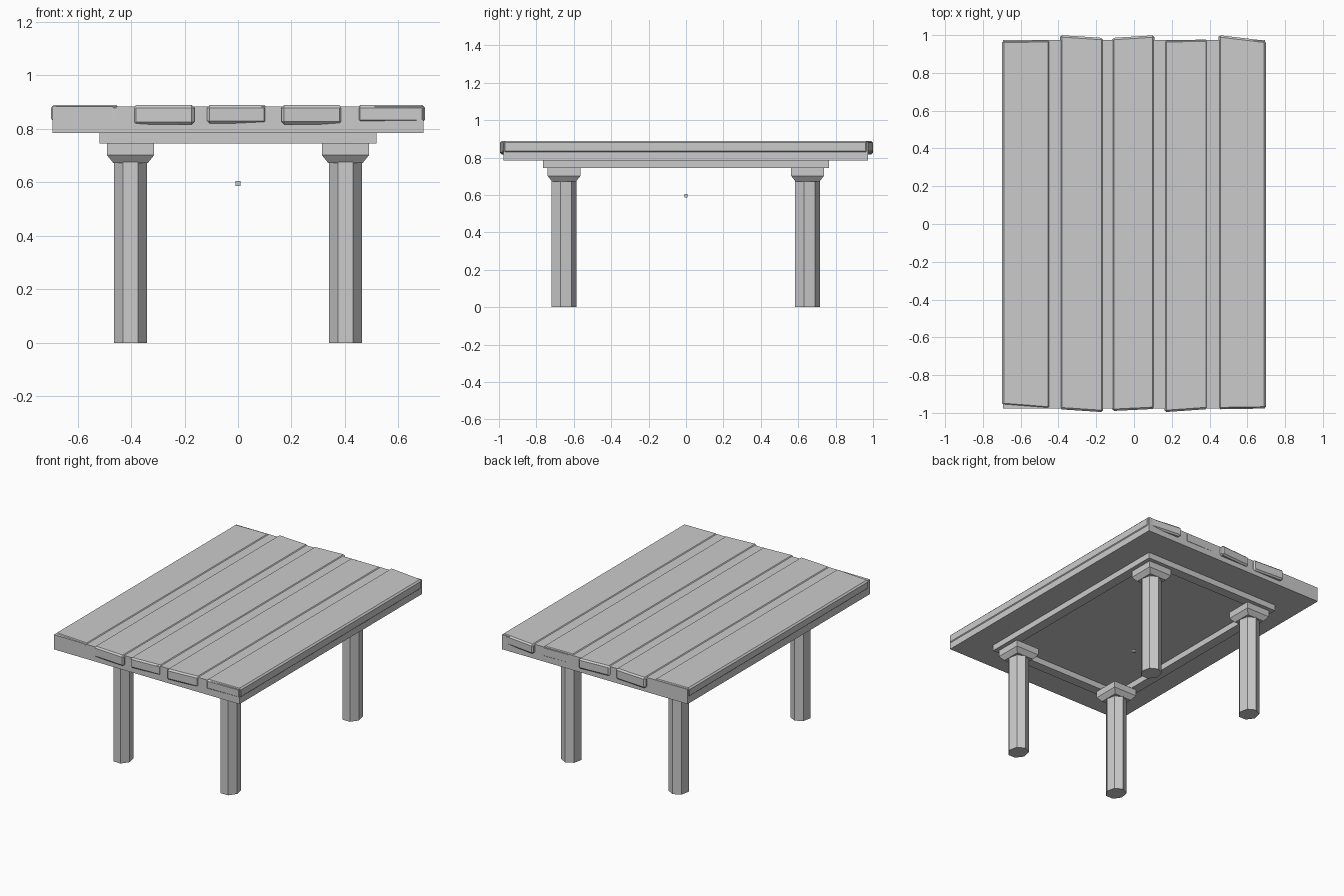
import bpy, bmesh
from math import sin, cos, pi

if "Cube" in bpy.data.objects:
    bpy.data.objects.remove(bpy.data.objects["Cube"])


def make(name, bm):
    bmesh.ops.recalc_face_normals(bm, faces=bm.faces[:])
    me = bpy.data.meshes.new(name)
    bm.to_mesh(me)
    bm.free()
    ob = bpy.data.objects.new(name, me)
    bpy.context.collection.objects.link(ob)
    return ob


def loft(name, rings):
    """Closed solid through a stack of equal-length point rings."""
    bm = bmesh.new()
    vs = [[bm.verts.new(p) for p in r] for r in rings]
    n = len(rings[0])
    for a, b in zip(vs, vs[1:]):
        for i in range(n):
            j = (i + 1) % n
            bm.faces.new((a[i], a[j], b[j], b[i]))
    bm.faces.new(vs[0][::-1])
    bm.faces.new(vs[-1])
    return make(name, bm)


def rect(cx, cy, hx, hy, z):
    return [(cx + sx * hx, cy + sy * hy, z) for sx, sy in ((-1, -1), (1, -1), (1, 1), (-1, 1))]


# solid core of the table top
loft("table_top_core", [rect(0, -0.001, 0.694, 0.975, z) for z in (0.785, 0.884)])

# five uneven planks: x range, front y at both edges, back y at both edges, underside z
planks = [
    (-0.699, -0.445, -0.958, -0.978, 0.970, 0.974, 0.828),
    (-0.392, -0.163, -0.981, -0.996, 1.000, 0.985, 0.816),
    (-0.116, 0.108, -0.990, -0.979, 0.985, 0.999, 0.820),
    (0.162, 0.390, -0.996, -0.980, 0.974, 0.976, 0.817),
    (0.447, 0.699, -0.981, -0.977, 1.000, 0.970, 0.824),
]
for k, (x0, x1, f0, f1, b0, b1, zb) in enumerate(planks):
    ring = [(x0, f0), (x1, f1), (x1, b1), (x0, b0)]
    plank = loft(f"plank_{k + 1}", [[(x, y, z) for x, y in ring] for z in (zb, 0.889)])
    bev = plank.modifiers.new("worn_edges", 'BEVEL')
    bev.width = 0.010
    bev.segments = 1

# open rail frame under the top
bm = bmesh.new()
loops = [[bm.verts.new(p) for p in rect(0, 0, hx, hy, z)]
         for hx, hy, z in ((0.518, 0.765, 0.785), (0.518, 0.765, 0.745),
                           (0.452, 0.699, 0.745), (0.452, 0.699, 0.785))]
for a, b in zip(loops, loops[1:] + loops[:1]):
    for i in range(4):
        j = (i + 1) % 4
        bm.faces.new((a[i], a[j], b[j], b[i]))
make("under_rail_frame", bm)

# faceted legs with tapered square capitals
for fb, y in (("front", -0.652), ("back", 0.650)):
    for lr, x in (("left", -0.402), ("right", 0.402)):
        loft(f"{fb}_{lr}_leg", [
            [(x + 0.063 * sin(2 * pi * i / 7), y - 0.0035 + 0.071 * cos(2 * pi * i / 7), z) for i in range(7)]
            for z in (0.0, 0.69)])
        loft(f"{fb}_{lr}_capital", [rect(x, y, h, h, z)
             for h, z in ((0.064, 0.672), (0.088, 0.702), (0.088, 0.746))])

# tiny cube hanging below the middle
loft("centre_cube", [rect(0, 0, 0.009, 0.009, z) for z in (0.587, 0.605)])
